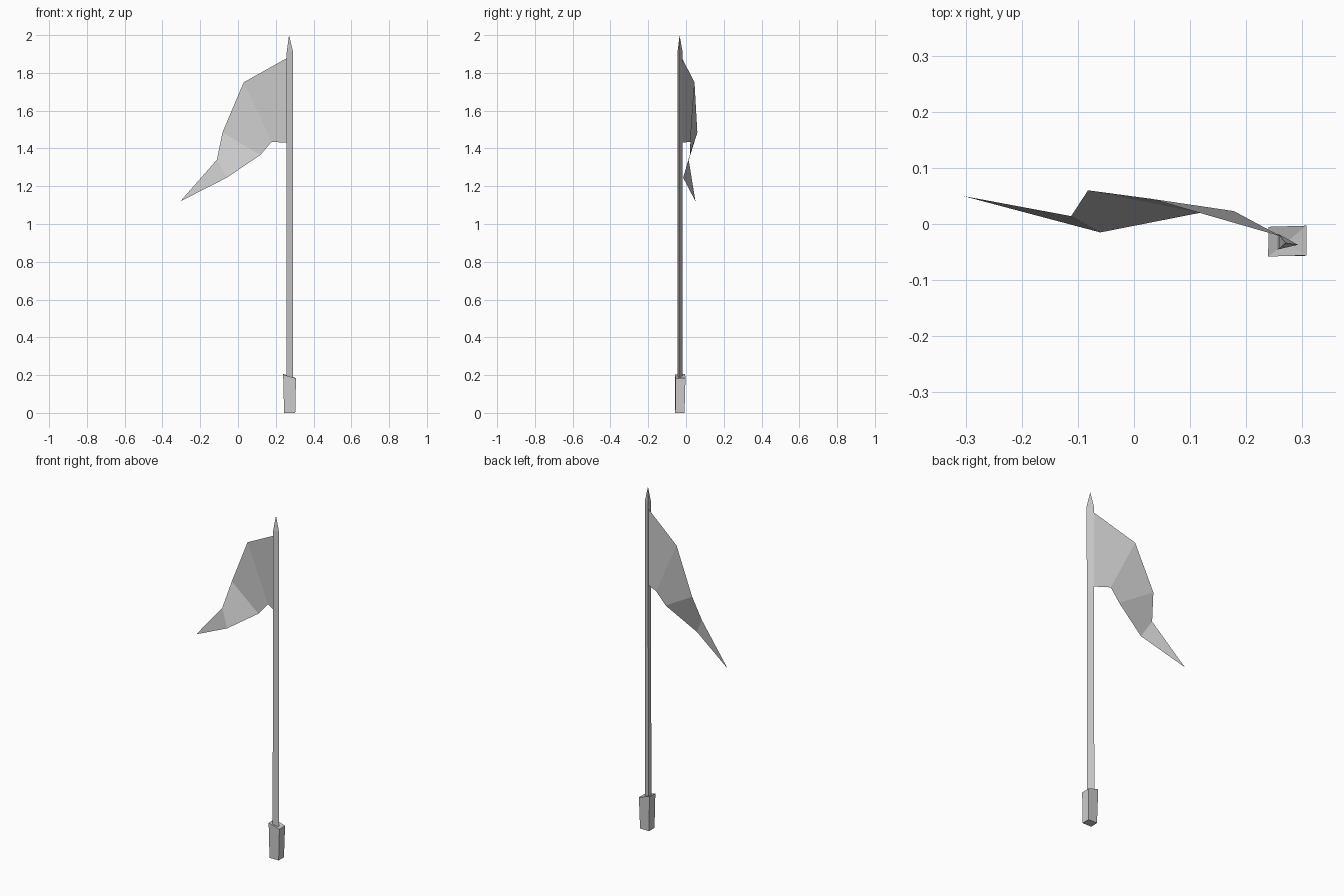
import bpy, bmesh

if "Cube" in bpy.data.objects:
    bpy.data.objects.remove(bpy.data.objects["Cube"])


def build(name, verts, faces):
    mesh = bpy.data.meshes.new(name)
    mesh.from_pydata(verts, [], faces)
    bm = bmesh.new()
    bm.from_mesh(mesh)
    bmesh.ops.recalc_face_normals(bm, faces=bm.faces)
    bm.to_mesh(mesh)
    bm.free()
    obj = bpy.data.objects.new(name, mesh)
    bpy.context.collection.objects.link(obj)
    return obj


def column(name, rings, apex):
    """Closed bottom, sides joining equal rings, then a fan to the apex."""
    n = len(rings[0])
    verts = [v for ring in rings for v in ring] + [apex]
    faces = [tuple(range(n))]
    for r in range(len(rings) - 1):
        for i in range(n):
            j = (i + 1) % n
            faces.append((r * n + i, r * n + j, (r + 1) * n + j, (r + 1) * n + i))
    last = (len(rings) - 1) * n
    faces += [(last + i, last + (i + 1) % n, len(verts) - 1) for i in range(n)]
    return build(name, verts, faces)


# Three-sided pole with a pointed tip
section = [(0.258, -0.045), (0.292, -0.037), (0.258, -0.018)]
pole_rings = [[(x + dx, y, z) for x, y in section]
              for z, dx in ((0.17, -0.002), (1.91, 0.0))]
column("pole", pole_rings, (0.27, -0.034, 2.0))

# Slightly crooked block at the foot, its top dipping toward the pole
foot_bottom = [(0.244, -0.057, 0), (0.303, -0.057, 0),
               (0.303, -0.008, 0), (0.246, -0.008, 0)]
foot_top = [(0.239, -0.058, 0.203), (0.307, -0.056, 0.183),
            (0.307, -0.003, 0.184), (0.240, -0.005, 0.206)]
column("pole_foot", [foot_bottom, foot_top], (0.27, -0.034, 0.19))

# Drooping pennant: upper and lower edges joined as a strip, ending in a point
upper = [(0.262, -0.022, 1.88), (0.03, 0.045, 1.75),
         (-0.082, 0.06, 1.485), (-0.112, 0.014, 1.34)]
lower = [(0.262, -0.024, 1.43), (0.178, 0.023, 1.435),
         (0.118, 0.02, 1.365), (-0.06, -0.015, 1.245)]
n = len(upper)
faces = [(i, n + i, n + i + 1, i + 1) for i in range(n - 1)]
faces.append((n - 1, 2 * n - 1, 2 * n))
build("pennant", upper + lower + [(-0.305, 0.05, 1.12)], faces)
